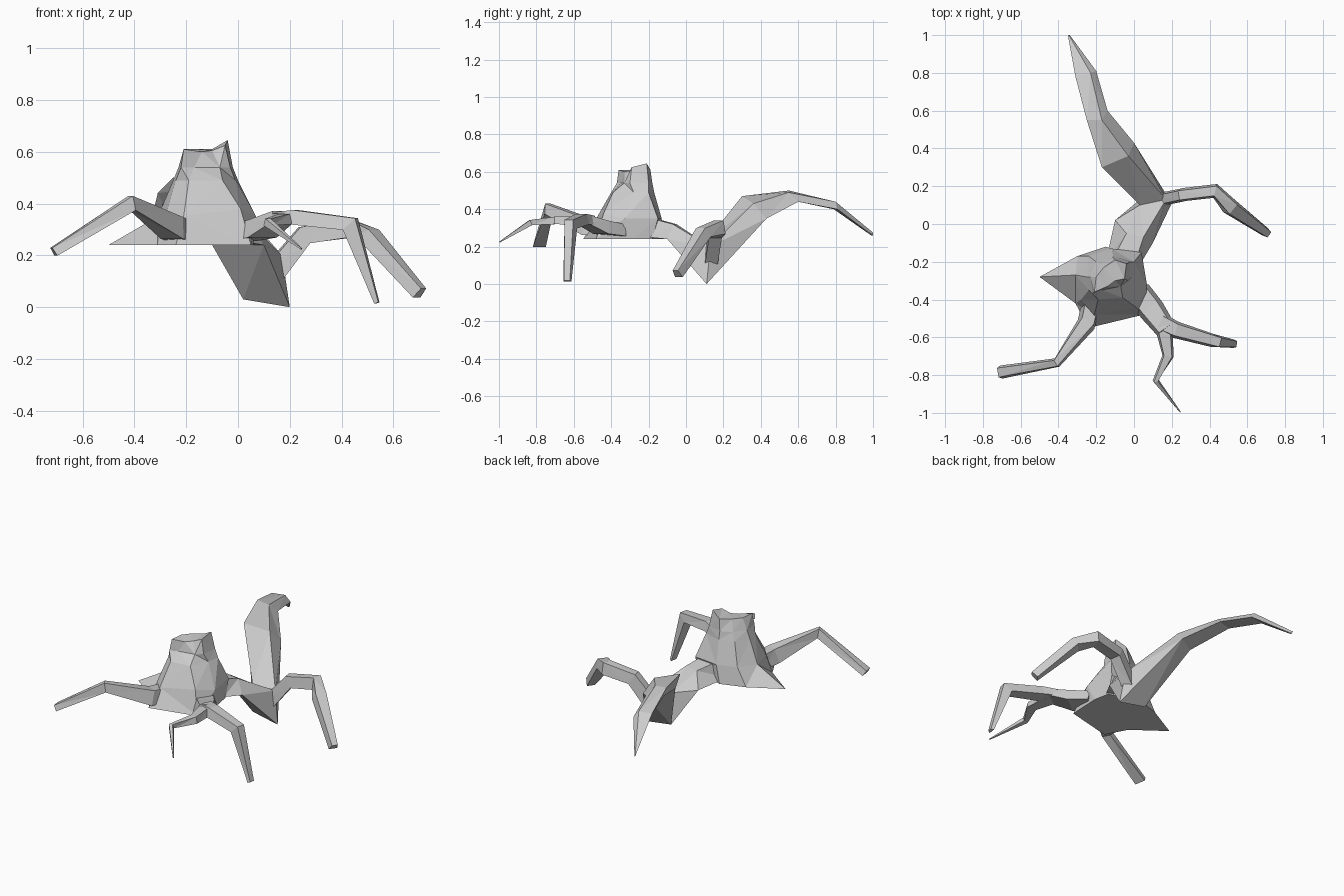
import bpy
import bmesh
from mathutils import Vector


def loft(name, rings):
    """Skin a closed faceted shell over rings with equal point counts."""
    bm = bmesh.new()
    vs = [[bm.verts.new(p) for p in ring] for ring in rings]
    n = len(vs[0])
    for a, b in zip(vs, vs[1:]):
        for i in range(n):
            j = (i + 1) % n
            bm.faces.new((a[i], a[j], b[j], b[i]))
    bm.faces.new(vs[0][::-1])
    bm.faces.new(vs[-1])
    bmesh.ops.triangulate(bm, faces=bm.faces[:])
    bmesh.ops.recalc_face_normals(bm, faces=bm.faces[:])
    me = bpy.data.meshes.new(name)
    bm.to_mesh(me)
    bm.free()
    ob = bpy.data.objects.new(name, me)
    bpy.context.collection.objects.link(ob)
    return ob


def limb(name, nodes):
    """Four-sided limb; nodes are (x, y, z, half width, half height)."""
    pts = [Vector(n[:3]) for n in nodes]
    rings = []
    for i, n in enumerate(nodes):
        t = (pts[min(i + 1, len(pts) - 1)] - pts[max(i - 1, 0)]).normalized()
        side = t.cross(Vector((0, 0, 1))).normalized()
        up = side.cross(t)
        w, h = side * n[3], up * n[4]
        rings.append([pts[i] + w - h * 0.6, pts[i] + w * 0.7 + h,
                      pts[i] - w * 0.7 + h, pts[i] - w - h * 0.6])
    return loft(name, rings)


# Humped torso with a pointed left flank and a hooded recess at the front
levels = [
    (0.24, [(-.24, -.55), (.05, -.48), (.06, -.28), (.04, -.18),
            (-.15, -.12), (-.30, -.17), (-.50, -.28), (-.31, -.42)]),
    (0.35, [(-.21, -.48), (.01, -.44), (.07, -.33), (.04, -.15),
            (-.12, -.13), (-.24, -.17), (-.31, -.27), (-.28, -.40)]),
    (0.49, [(-.19, -.40), (-.06, -.39), (-.01, -.28), (.00, -.20),
            (-.11, -.17), (-.20, -.20), (-.25, -.28), (-.24, -.35)]),
    (0.54, [(-.17, -.35), (-.07, -.33), (-.03, -.30), (-.02, -.20),
            (-.11, -.18), (-.18, -.21), (-.23, -.28), (-.22, -.37)]),
    (0.61, [(-.14, -.33), (-.10, -.30), (-.05, -.29), (-.04, -.21),
            (-.10, -.19), (-.16, -.23), (-.20, -.28), (-.21, -.36)]),
]
rings = [[Vector((x, y, z)) for x, y in outline] for z, outline in levels]
rings[1][1].z = 0.38
for i, z in ((0, .60), (1, .605), (2, .625), (3, .645)):
    rings[-1][i].z = z
loft("torso", rings)

# Abdomen dips to the ground, then rises as the long tail blade
loft("abdomen_and_tail", [
    [(-.15, -.20, .25), (-.12, -.20, .36), (.00, -.22, .36), (.04, -.20, .25)],
    [(-.10, .02, .24), (-.04, -.05, .32), (.05, -.07, .32), (.10, -.10, .24)],
    [(.02, .12, .03), (.03, .10, .22), (.17, .13, .20), (.20, .11, .00)],
    [(-.15, .32, .38), (-.17, .30, .47), (-.03, .36, .43), (.00, .43, .35)],
    [(-.24, .56, .45), (-.25, .55, .50), (-.17, .55, .49), (-.14, .60, .44)],
    [(-.29, .79, .40), (-.31, .78, .44), (-.23, .80, .44), (-.20, .81, .40)],
    [(-.34, .99, .26), (-.35, 1.0, .275), (-.345, 1.0, .275), (-.34, 1.0, .26)],
])

# Front left leg, rooted in the lower left corner of the torso
limb("front_left_leg", [
    (-.22, -.40, .285, .05, .05), (-.25, -.525, .295, .05, .055),
    (-.41, -.735, .395, .025, .035), (-.71, -.785, .21, .035, .022)])

# Front right hip shared by two legs
limb("front_right_hip", [
    (.02, -.36, .28, .07, .04), (.09, -.45, .295, .07, .045),
    (.17, -.56, .345, .055, .028)])
limb("front_right_outer_leg", [
    (.14, -.52, .335, .05, .03), (.22, -.56, .34, .045, .035),
    (.43, -.62, .315, .035, .04), (.535, -.635, .015, .022, .010)])
limb("front_right_inner_leg", [
    (.16, -.56, .335, .045, .028), (.18, -.70, .335, .03, .025),
    (.115, -.83, .325, .016, .018), (.245, -.995, .225, .003, .003)])

# Rear right leg
limb("rear_right_leg", [
    (.14, .13, .12, .035, .05), (.26, .155, .27, .035, .045),
    (.43, .175, .295, .038, .045), (.51, .09, .27, .045, .035),
    (.70, -.045, .05, .025, .03)])
